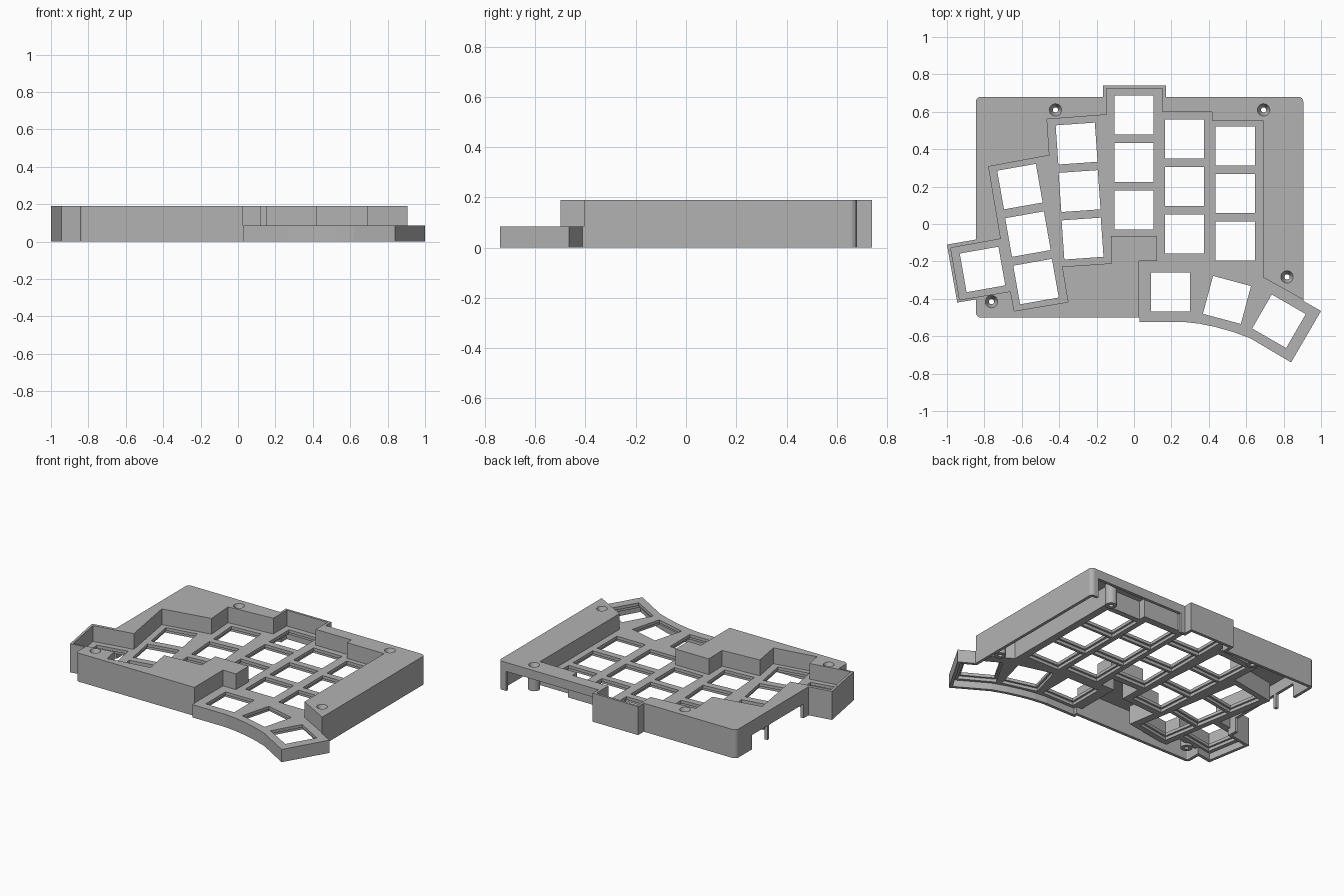
import bpy, bmesh
from math import radians
from mathutils import Vector, Matrix

default = bpy.data.objects.get("Cube")
if default:
    bpy.data.objects.remove(default, do_unlink=True)

TOP, PLATE, WALL = 0.19, 0.085, 0.02

grey = bpy.data.materials.new("matte grey")
grey.use_nodes = True
grey.diffuse_color = (0.45, 0.45, 0.45, 1)
grey.node_tree.nodes["Principled BSDF"].inputs["Base Color"].default_value = grey.diffuse_color


def add_object(name, bm):
    bmesh.ops.recalc_face_normals(bm, faces=bm.faces[:])
    mesh = bpy.data.meshes.new(name)
    bm.to_mesh(mesh)
    bm.free()
    obj = bpy.data.objects.new(name, mesh)
    bpy.context.collection.objects.link(obj)
    mesh.materials.append(grey)
    return obj


def prism(name, points, low, high):
    bm = bmesh.new()
    face = bm.faces.new([bm.verts.new((p[0], p[1], low)) for p in points])
    walls = bmesh.ops.extrude_face_region(bm, geom=[face])["geom"]
    moved = [v for v in walls if isinstance(v, bmesh.types.BMVert)]
    bmesh.ops.translate(bm, verts=moved, vec=(0, 0, high - low))
    return add_object(name, bm)


def blocks(name, items):
    """Boxes given as (x, y, turn in degrees, width, depth, low, high)."""
    bm = bmesh.new()
    for x, y, turn, w, d, low, high in items:
        place = Matrix.Translation((x, y, (low + high) / 2)) @ Matrix.Rotation(radians(turn), 4, "Z")
        bmesh.ops.create_cube(bm, size=1, matrix=place @ Matrix.Diagonal((w, d, high - low, 1)))
    return add_object(name, bm)


def rounds(name, spots, r_low, r_high, low, high):
    bm = bmesh.new()
    for x, y in spots:
        bmesh.ops.create_cone(bm, cap_ends=True, segments=24, radius1=r_low, radius2=r_high,
                              depth=high - low, matrix=Matrix.Translation((x, y, (low + high) / 2)))
    return add_object(name, bm)


def combine(target, tool, operation="DIFFERENCE"):
    mod = target.modifiers.new(tool.name, "BOOLEAN")
    mod.operation, mod.solver, mod.object = operation, "EXACT", tool
    bpy.context.view_layer.update()
    graph = bpy.context.evaluated_depsgraph_get()
    mesh = bpy.data.meshes.new_from_object(target.evaluated_get(graph))
    target.modifiers.clear()
    target.data = mesh
    bpy.data.objects.remove(tool, do_unlink=True)


def offset(points, dist):
    """Grow (or shrink) a counter-clockwise outline with mitred corners."""
    pts = [Vector(p[:2]) for p in points]
    result = []
    for i, p in enumerate(pts):
        a = (p - pts[i - 1]).normalized()
        b = (pts[(i + 1) % len(pts)] - p).normalized()
        n1, n2 = Vector((a.y, -a.x)), Vector((b.y, -b.x))
        result.append(p + (n1 + n2) * dist / (1 + n1.dot(n2)))
    return result


def soften(points, corners, r):
    """Round the right-angled corners picked by index."""
    result = []
    for i, p in enumerate(points):
        p = Vector(p)
        if i not in corners:
            result.append(p)
            continue
        a = p + (Vector(points[i - 1]) - p).normalized() * r
        b = p + (Vector(points[(i + 1) % len(points)]) - p).normalized() * r
        centre = a + b - p
        for k in range(5):
            result.append(centre + (a.lerp(b, k / 4) - centre).normalized() * r)
    return result


# Outer footprint: body, rear bump, side tab and thumb wing
outline = soften([
    (-.845, -.5), (.03, -.5), (.03, -.524), (.27, -.524), (.35, -.533), (.433, -.55),
    (.53, -.577), (.62, -.61), (.84, -.74), (1, -.465), (.905, -.411), (.905, .68),
    (.17, .68), (.17, .74), (-.165, .74), (-.165, .68), (-.845, .68),
    (-.845, -.083), (-1, -.11), (-.945, -.42), (-.845, -.403)], (0, 11, 16), .025)

# Sunken key well, running out past the thumb wing
well = [
    (.028, -1), (.9, -1), (1.2, -.57), (.69, -.285), (.69, .553), (.417, .553),
    (.417, .6), (.153, .6), (.153, .725), (-.148, .725), (-.148, .584), (-.465, .56),
    (-.452, .367), (-.777, .307), (-.712, -.08), (-.98, -.128), (-.932, -.405),
    (-.66, -.36), (-.64, -.465), (-.353, -.417), (-.385, -.228), (-.12, -.21),
    (-.123, -.064), (.123, -.064), (.123, -.198), (.028, -.198)]

# Shell, hollow from below but keeping the well walls and key plate
case = prism("keyboard_case", outline, 0, TOP)
cavity = prism("cavity", offset(outline, -WALL), -.1, TOP - WALL)
combine(cavity, prism("well_jacket", offset(well, WALL), .045, .5))
combine(case, cavity)

# Screw posts
screws = [(-.42, .61), (.693, .61), (.818, -.283), (-.762, -.415)]
combine(case, rounds("posts", screws, .036, .036, .03, TOP - .01), "UNION")
combine(case, prism("well", well, PLATE, .5))
combine(case, rounds("screw_holes", screws, .014, .014, -.1, .5))
combine(case, rounds("screw_heads", screws, .014, .034, .14, TOP + .002))

# Key openings, with a wider clip recess underneath
keys = [(-.81, -.243, 10)]
keys += [(-.61 + .043 * i, .2 - .254 * i, 10) for i in range(3)]
keys += [(-.307 + .016 * i, .43 - .254 * i, 4) for i in range(3)]
for x, y in ((0, .583), (.27, .455), (.542, .417)):
    keys += [(x, y - .254 * i, 0) for i in range(3)]
keys += [(.195, -.364, 0), (.497, -.406, -15), (.775, -.52, -30)]
combine(case, blocks("key_recesses", [(*k, .236, .236, -.1, .065) for k in keys]))
combine(case, blocks("key_openings", [(*k, .21, .21, -.2, .5) for k in keys]))

# Cable cutouts in the lower edge of the rear and side walls
combine(case, blocks("cable_cutouts", [
    (.525, .68, 0, .65, .05, -.1, .13),
    (-.845, .43, 0, .05, .16, -.1, .095),
    (-.845, .15, 0, .05, .36, -.1, .095)]))
